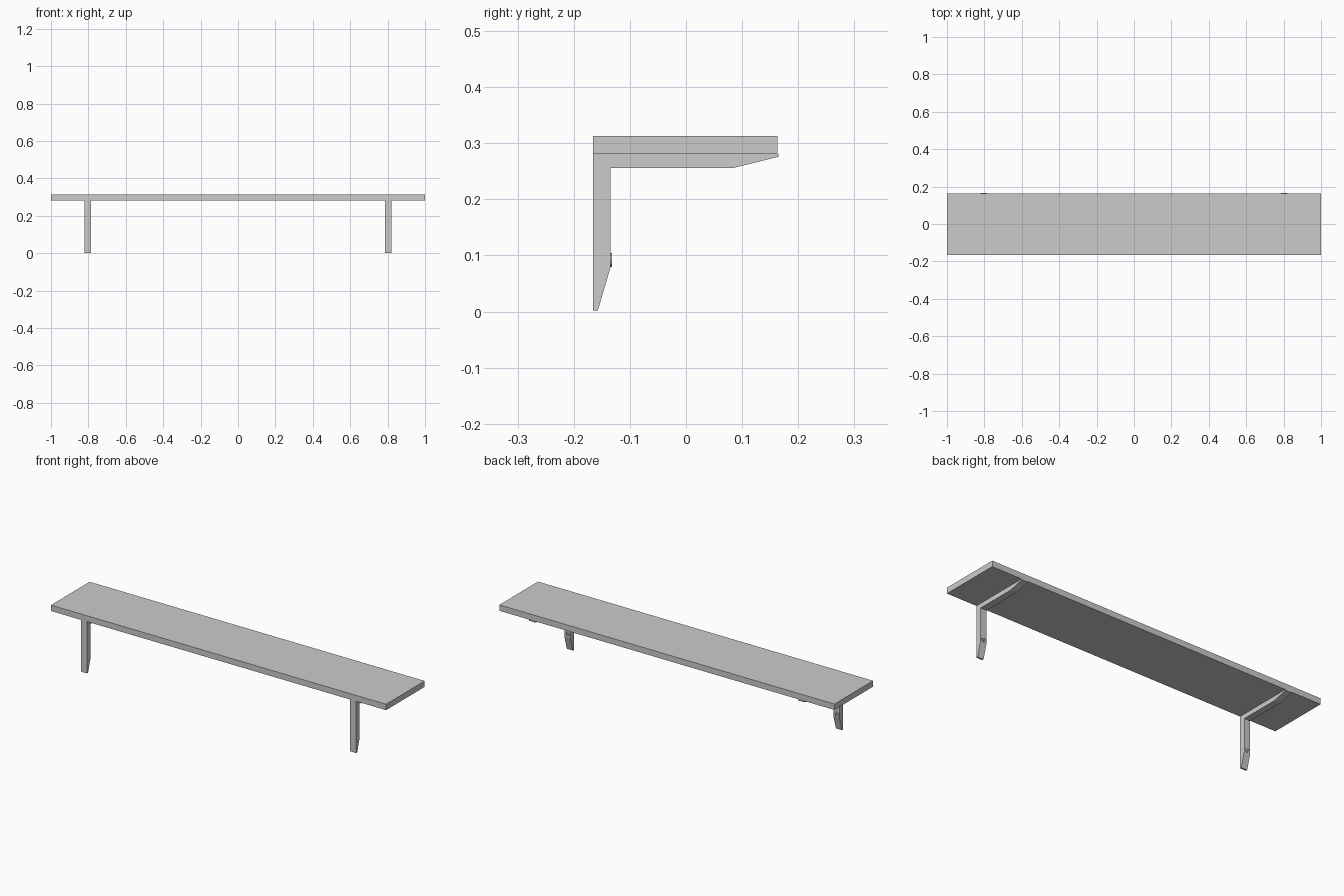
import bpy, bmesh
from math import radians

if "Cube" in bpy.data.objects:
    bpy.data.objects.remove(bpy.data.objects["Cube"])


def box(name, lo, hi):
    bpy.ops.mesh.primitive_cube_add(size=1, location=[(a + b) / 2 for a, b in zip(lo, hi)])
    ob = bpy.context.object
    ob.name = name
    ob.scale = [b - a for a, b in zip(lo, hi)]
    bpy.ops.object.transform_apply(location=False, rotation=False, scale=True)
    return ob


def extrude_profile(name, pts, x, width):
    bm = bmesh.new()
    face = bm.faces.new([bm.verts.new((x - width / 2, y, z)) for y, z in pts])
    ext = bmesh.ops.extrude_face_region(bm, geom=[face])
    verts = [v for v in ext["geom"] if isinstance(v, bmesh.types.BMVert)]
    bmesh.ops.translate(bm, verts=verts, vec=(width, 0, 0))
    bmesh.ops.recalc_face_normals(bm, faces=bm.faces)
    me = bpy.data.meshes.new(name)
    bm.to_mesh(me)
    bm.free()
    ob = bpy.data.objects.new(name, me)
    bpy.context.collection.objects.link(ob)
    return ob


# shelf board
box("shelf_board", (-1, -0.166, 0.281), (1, 0.163, 0.313))

# L-shaped bracket outline (y, z): wall leg and arm with tapered ends
outline = [(-0.166, 0.002), (-0.157, 0.002), (-0.135, 0.077), (-0.135, 0.256),
           (0.085, 0.256), (0.165, 0.276), (0.165, 0.281), (-0.166, 0.281)]

for side, sx in (("left", -1), ("right", 1)):
    x = sx * 0.803
    extrude_profile(side + "_bracket", outline, x, 0.036)

    # screw head on the wall leg
    bpy.ops.mesh.primitive_cylinder_add(vertices=24, radius=0.0125, depth=0.008,
                                        location=(x, -0.1355, 0.092),
                                        rotation=(radians(90), 0, 0))
    screw = bpy.context.object
    screw.name = side + "_screw_head"
    bpy.ops.object.shade_smooth_by_angle()

    # cross-shaped slot cutters
    for label, w, h in (("slot_a", 0.016, 0.003), ("slot_b", 0.003, 0.016)):
        cutter = box(f"{side}_{label}_cutter", (x - w / 2, -0.1335, 0.092 - h / 2),
                     (x + w / 2, -0.125, 0.092 + h / 2))
        cutter.hide_render = True
        cutter.hide_set(True)
        mod = screw.modifiers.new(label, "BOOLEAN")
        mod.operation = "DIFFERENCE"
        mod.object = cutter
